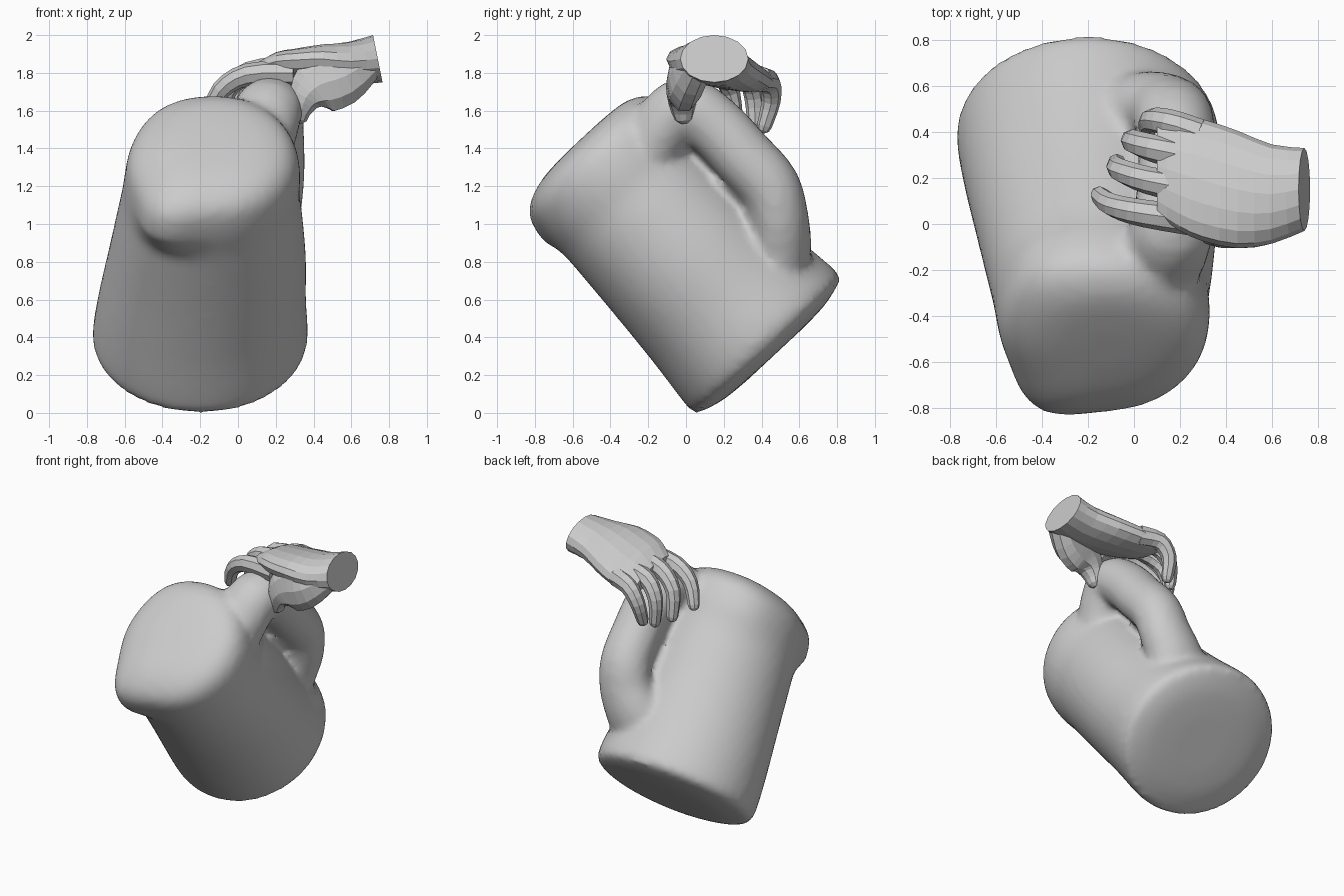
import bpy, bmesh, math
from mathutils import Vector

if "Cube" in bpy.data.objects:
    bpy.data.objects.remove(bpy.data.objects["Cube"])


def loft(name, rings):
    """Skin a list of equal-length point rings and cap both ends."""
    bm = bmesh.new()
    rows = [[bm.verts.new(p) for p in ring] for ring in rings]
    n = len(rows[0])
    for a, b in zip(rows, rows[1:]):
        for i in range(n):
            j = (i + 1) % n
            bm.faces.new((a[i], a[j], b[j], b[i]))
    bm.faces.new(rows[0][::-1])
    bm.faces.new(rows[-1])
    bmesh.ops.recalc_face_normals(bm, faces=bm.faces)
    mesh = bpy.data.meshes.new(name)
    bm.to_mesh(mesh)
    bm.free()
    obj = bpy.data.objects.new(name, mesh)
    bpy.context.collection.objects.link(obj)
    return obj


def spline(keys, steps):
    """Catmull-Rom interpolation through tuples of any length."""
    k = [keys[0]] + list(keys) + [keys[-1]]
    out = []
    for i in range(1, len(k) - 2):
        for s in range(steps):
            t = s / steps
            out.append([0.5 * (2 * b + (c - a) * t + (2 * a - 5 * b + 4 * c - d) * t * t
                               + (3 * b - a - 3 * c + d) * t ** 3)
                        for a, b, c, d in zip(k[i - 1], k[i], k[i + 1], k[i + 2])])
    return out + [list(keys[-1])]


def tube(name, keys, sides, steps, side_hint, round_tip=False):
    """Tube through (x, y, z, half width, half depth); width lies along side_hint."""
    pts = spline(keys, steps)
    rings = []
    for i, p in enumerate(pts):
        a, b = pts[max(i - 1, 0)], pts[min(i + 1, len(pts) - 1)]
        tan = (Vector(b[:3]) - Vector(a[:3])).normalized()
        hint = Vector(side_hint)
        u = (hint - tan * hint.dot(tan)).normalized()
        v = tan.cross(u)
        extra = [(0, 1.0)]
        if round_tip and i == len(pts) - 1:
            extra = [(0, 1.0), (0.6, 0.8), (0.95, 0.35)]
        for push, f in extra:
            c = Vector(p[:3]) + tan * push * p[3]
            rings.append([c + u * p[3] * f * math.cos(t) + v * p[4] * f * math.sin(t)
                          for t in (2 * math.pi * k / sides for k in range(sides))])
    return loft(name, rings)


# Jug body: tapered sections (s, centre x, centre n, radius x, radius n) on a tilted axis
sections = [(-0.095, -0.18, 0.56, 0.2, 0.2), (-0.085, -0.18, 0.56, 0.38, 0.36),
            (-0.055, -0.19, 0.56, 0.5, 0.48), (-0.028, -0.2, 0.56, 0.55, 0.527),
            (0.05, -0.2, 0.56, 0.57, 0.53),
            (0.3, -0.19, 0.558, 0.55, 0.503), (0.6, -0.165, 0.558, 0.525, 0.482),
            (0.9, -0.15, 0.562, 0.49, 0.47), (1.05, -0.145, 0.565, 0.47, 0.466),
            (1.17, -0.135, 0.57, 0.465, 0.47), (1.28, -0.13, 0.575, 0.45, 0.46),
            (1.35, -0.12, 0.58, 0.41, 0.43), (1.40, -0.11, 0.59, 0.34, 0.36),
            (1.43, -0.11, 0.6, 0.23, 0.26), (1.44, -0.11, 0.6, 0.09, 0.1)]
spout_angle = math.atan2(-0.45, -0.29)
rings = []
for s, cx, cn, rx, rn in spline(sections, 3):
    ring = []
    lip = 0.2 * max(0.0, min(1.0, (s - 1.0) / 0.17))
    for k in range(48):
        t = 2 * math.pi * k / 48
        d = (t - spout_angle + math.pi) % (2 * math.pi) - math.pi
        # spout bulge, plus a slightly squared shoulder at the upper left of the rim
        f = 1 + lip * math.exp(-(d / 0.36) ** 2) + 0.25 * lip * math.exp(-((t - 2.25) / 0.4) ** 2)
        n = cn + rn * f * math.sin(t)
        ring.append((cx + rx * f * math.cos(t), 0.731 * n - 0.682 * s, 0.682 * n + 0.731 * s))
    rings.append(ring)
body = loft("jug", rings)

# Jug handle
handle = tube("jug_handle", [(0.07, -0.22, 1.32, 0.2, 0.17), (0.13, -0.12, 1.51, 0.19, 0.17),
                             (0.17, 0.0, 1.615, 0.18, 0.165), (0.18, 0.16, 1.51, 0.17, 0.165),
                             (0.185, 0.3, 1.36, 0.17, 0.165), (0.175, 0.44, 1.2, 0.175, 0.165),
                             (0.14, 0.49, 1.03, 0.185, 0.16), (0.06, 0.49, 0.86, 0.21, 0.175),
                             (0.0, 0.44, 0.7, 0.25, 0.18)], 20, 4, (1, 0, 0))

# Blend handle and body into one skin
bpy.ops.object.select_all(action='DESELECT')
handle.select_set(True)
body.select_set(True)
bpy.context.view_layer.objects.active = body
bpy.ops.object.join()
remesh = body.modifiers.new("blend", 'REMESH')
remesh.mode = 'VOXEL'
remesh.voxel_size = 0.028
remesh.use_smooth_shade = True
soften = body.modifiers.new("soften", 'SMOOTH')
soften.factor = 0.5
soften.iterations = 5

# Wrist and back of the hand: (x, centre y, centre z, radius y, radius z, roll, end tilt)
palm = [(0.74, 0.15, 1.875, 0.18, 0.125, 0.0, 0.2), (0.6, 0.13, 1.85, 0.215, 0.115, 0.05, 0.1),
        (0.45, 0.15, 1.835, 0.255, 0.11, 0.15, 0), (0.3, 0.19, 1.815, 0.265, 0.1, 0.2, 0),
        (0.2, 0.22, 1.805, 0.25, 0.09, 0.22, 0), (0.1, 0.25, 1.785, 0.21, 0.05, 0.22, 0)]
rings = []
for x, cy, cz, ry, rz, roll, tilt in spline(palm, 2):
    ring = []
    for k in range(16):
        t = 2 * math.pi * k / 16
        dy, dz = ry * math.cos(t), rz * math.sin(t)
        ring.append((x - tilt * dz, cy + dy, cz + dz - roll * dy))
    rings.append(ring)
loft("hand_palm", rings)

# Four fingers curling down over the handle
fingers = {
    "index_finger": [(0.3, 0.01, 1.8), (0.05, 0.045, 1.79), (-0.09, 0.08, 1.71), (-0.15, 0.125, 1.58)],
    "middle_finger": [(0.25, 0.15, 1.82), (0.06, 0.19, 1.8), (-0.06, 0.235, 1.7), (-0.075, 0.265, 1.53)],
    "ring_finger": [(0.25, 0.29, 1.8), (0.08, 0.33, 1.78), (-0.005, 0.36, 1.67), (-0.005, 0.365, 1.51)],
    "little_finger": [(0.28, 0.39, 1.77), (0.15, 0.44, 1.75), (0.075, 0.45, 1.65), (0.06, 0.415, 1.52)],
}
for name, path in fingers.items():
    radii = (0.068, 0.06, 0.051, 0.04)
    tube(name, [(*p, r, r) for p, r in zip(path, radii)], 8, 3, (0, 1, 0), round_tip=True)

# Thumb and its fleshy base, pressing down the near side of the handle
tube("thumb", [(0.68, 0.06, 1.85, 0.09, 0.1), (0.55, 0.005, 1.775, 0.1, 0.155),
               (0.43, -0.015, 1.735, 0.09, 0.16), (0.36, -0.02, 1.67, 0.08, 0.1),
               (0.335, -0.015, 1.59, 0.06, 0.05)], 10, 3, (0, 1, 0), round_tip=True)
